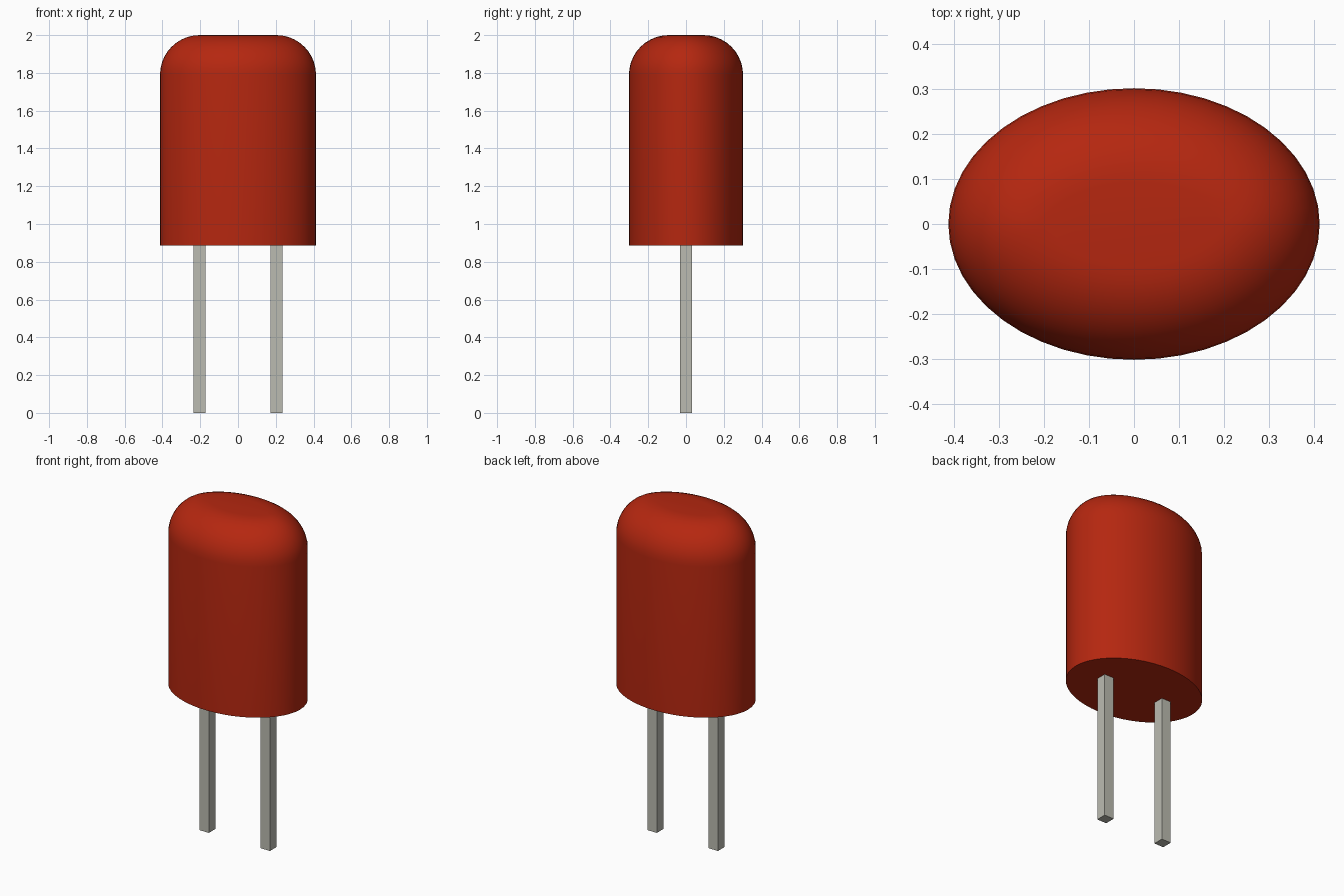
import bpy, bmesh
from math import sin, cos, pi, hypot, radians

cube = bpy.data.objects.get("Cube")
if cube:
    bpy.data.objects.remove(cube, do_unlink=True)


def material(name, colour):
    m = bpy.data.materials.new(name)
    m.use_nodes = True
    m.diffuse_color = colour
    m.node_tree.nodes["Principled BSDF"].inputs["Base Color"].default_value = colour
    return m


red = material("red plastic", (0.46, 0.02, 0.005, 1))
metal = material("grey metal", (0.50, 0.50, 0.44, 1))

A, B = 0.413, 0.302          # half axes of the oval body
BASE, TOP, FILLET = 0.885, 2.0, 0.21
SIDES, STEPS = 48, 10


def oval_ring(bm, inset, z):
    """Oval outline moved inward along its normals."""
    ring = []
    for i in range(SIDES):
        t = 2 * pi * i / SIDES
        nx, ny = B * cos(t), A * sin(t)
        n = hypot(nx, ny)
        ring.append(bm.verts.new((A * cos(t) - inset * nx / n,
                                  B * sin(t) - inset * ny / n, z)))
    return ring


# Body: oval column with a rounded top edge
bm = bmesh.new()
rings = [oval_ring(bm, 0, BASE)]
for k in range(STEPS + 1):
    a = pi / 2 * k / STEPS
    rings.append(oval_ring(bm, FILLET * (1 - cos(a)), TOP - FILLET * (1 - sin(a))))
for low, high in zip(rings, rings[1:]):
    for i in range(SIDES):
        j = (i + 1) % SIDES
        bm.faces.new((low[i], low[j], high[j], high[i]))
bm.faces.new(rings[0][::-1])
bm.faces.new(rings[-1])
mesh = bpy.data.meshes.new("body")
bm.to_mesh(mesh)
bm.free()
body = bpy.data.objects.new("body", mesh)
bpy.context.collection.objects.link(body)
mesh.materials.append(red)
bpy.ops.object.select_all(action="DESELECT")
body.select_set(True)
bpy.context.view_layer.objects.active = body
bpy.ops.object.shade_smooth_by_angle(angle=radians(40))

# Square lead wires
for name, x in (("left_lead", 0.203), ("right_lead", -0.203)):
    bpy.ops.mesh.primitive_cube_add(size=1, location=(x, 0, BASE / 2))
    lead = bpy.context.object
    lead.name = name
    lead.scale = (0.063, 0.063, BASE)
    lead.data.materials.append(metal)
